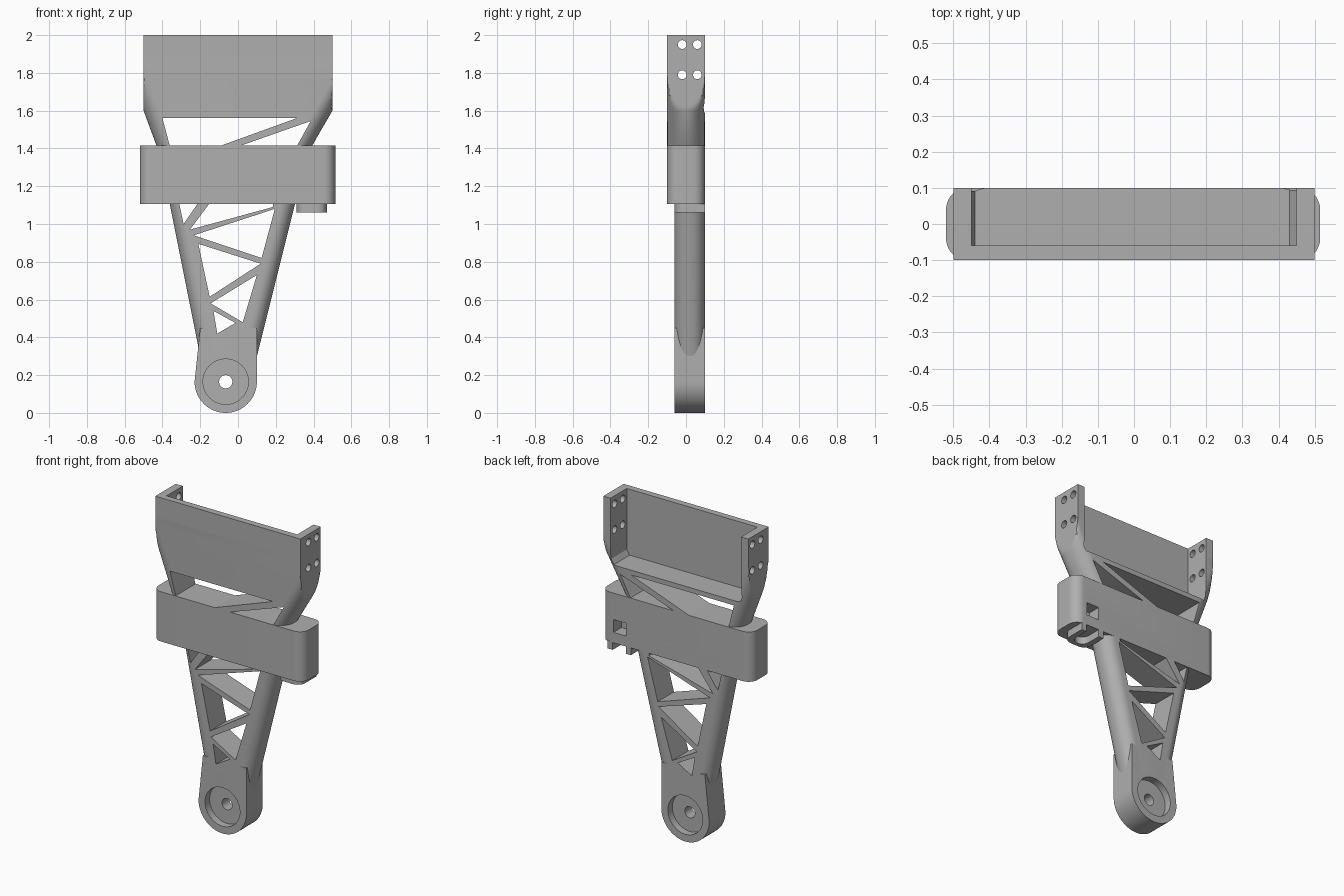
import bpy, bmesh, math
from mathutils import Matrix

if "Cube" in bpy.data.objects:
    bpy.data.objects.remove(bpy.data.objects["Cube"], do_unlink=True)

grey = bpy.data.materials.new("plain grey")
grey.use_nodes = True
colour = (0.43, 0.43, 0.43, 1)
grey.diffuse_color = colour
grey.node_tree.nodes["Principled BSDF"].inputs["Base Color"].default_value = colour


def loft(name, rings):
    """Closed solid through matching rings of points."""
    bm = bmesh.new()
    rows = [[bm.verts.new(p) for p in ring] for ring in rings]
    n = len(rows[0])
    for a, b in zip(rows, rows[1:]):
        for i in range(n):
            j = (i + 1) % n
            bm.faces.new((a[i], a[j], b[j], b[i]))
    bm.faces.new(rows[0])
    bm.faces.new(rows[-1])
    bmesh.ops.remove_doubles(bm, verts=bm.verts, dist=1e-5)
    bmesh.ops.recalc_face_normals(bm, faces=bm.faces)
    mesh = bpy.data.meshes.new(name)
    bm.to_mesh(mesh)
    bm.free()
    obj = bpy.data.objects.new(name, mesh)
    mesh.materials.append(grey)
    bpy.context.collection.objects.link(obj)
    return obj


def prism_y(name, outline, y0, y1):
    return loft(name, [[(x, y, z) for x, z in outline] for y in (y0, y1)])


def prism_z(name, outline, z0, z1):
    return loft(name, [[(x, y, z) for x, y in outline] for z in (z0, z1)])


def arc(cx, cy, r, start, end, steps):
    angles = [math.radians(start + (end - start) * i / steps) for i in range(steps + 1)]
    return [(cx + r * math.cos(a), cy + r * math.sin(a)) for a in angles]


def rounded(x0, x1, y0, y1, r):
    """Rectangle with four rounded corners."""
    return (arc(x1 - r, y1 - r, r, 0, 90, 10) + arc(x0 + r, y1 - r, r, 90, 180, 10)
            + arc(x0 + r, y0 + r, r, 180, 270, 10) + arc(x1 - r, y0 + r, r, 270, 360, 10))


def circle(cx, cy, r):
    return arc(cx, cy, r, 0, 352.5, 47)


def activate(obj):
    bpy.ops.object.select_all(action='DESELECT')
    obj.select_set(True)
    bpy.context.view_layer.objects.active = obj


def cut(obj, cutters):
    for cutter in cutters:
        mod = obj.modifiers.new("cut", 'BOOLEAN')
        mod.operation, mod.solver, mod.object = 'DIFFERENCE', 'EXACT', cutter
        activate(obj)
        bpy.ops.object.modifier_apply(modifier=mod.name)


# Upper frame: flaring rounded rails that run into flat side walls
rings = []
for z in [1.38, 1.6] + [1.6 + 0.02 * i for i in range(1, 15)] + [2.0]:
    left, right = -0.5 - 0.37 * (z - 1.6), 0.5 + 0.58 * (z - 1.6)
    rings.append([(max(-0.5, min(0.5, x)), y, z)
                  for x, y in rounded(left, right, -0.1, 0.1, 0.095)])
upper_frame = loft("upper_frame", rings)

# Lower frame: two tapering rounded rails
lower_frame = loft("lower_frame", [
    [(x, y, z) for x, y in rounded(left, right, -0.06, 0.1, 0.075)]
    for z, left, right in ((0.3, -0.2, 0.1), (1.2, -0.38, 0.325))])

# Foot: flat round-ended eye
foot = prism_y("foot", arc(-0.065, 0.165, 0.165, 180, 360, 32)
               + [(0.1, 0.45), (-0.2, 0.45)], -0.06, 0.1)

# Openings between the struts
upper_gaps = [
    [(-0.4, 1.56), (0.31, 1.56), (-0.27, 1.35), (-0.344, 1.35)],
    [(0.385, 1.545), (-0.17, 1.35), (0.277, 1.35)],
]
lower_gaps = [
    [(-0.288, 1.0), (-0.185, 1.15), (-0.32, 1.15)],
    [(-0.255, 0.97), (0.185, 1.09), (0.19, 1.15), (-0.12, 1.15)],
    [(-0.235, 0.94), (0.195, 1.08), (0.125, 0.82)],
    [(-0.21, 0.895), (0.12, 0.79), (-0.15, 0.615)],
    [(0.1, 0.73), (0.025, 0.48), (-0.145, 0.58)],
    [(-0.13, 0.54), (-0.013, 0.476), (-0.11, 0.42)],
]
upper_cutters = [prism_y("gap_cutter", g, -0.3, 0.3) for g in upper_gaps]
lower_cutters = [prism_y("gap_cutter", g, -0.3, 0.3) for g in lower_gaps]

# Tray recess, open at the top and back
upper_cutters.append(prism_y("tray_cutter", [
    (-0.45, 2.1), (0.45, 2.1), (0.45, 1.62), (0.43, 1.59), (-0.44, 1.59), (-0.45, 1.62)],
    -0.06, 0.3))

# Bolt holes in the side walls
for y in (-0.02, 0.06):
    for z in (1.95, 1.79):
        upper_cutters.append(loft("bolt_cutter", [
            [(x, a, b) for a, b in circle(y, z, 0.023)] for x in (-0.7, 0.7)]))

# Pivot bore and shallow recess on each face of the foot
foot_cutters = [prism_y("recess_cutter", circle(-0.065, 0.165, 0.12), a, b)
                for a, b in ((-0.2, -0.015), (0.055, 0.2))]
foot_cutters.append(prism_y("bore_cutter", circle(-0.065, 0.165, 0.035), -0.3, 0.3))

# Band around the frame, with a square pocket at the back
band = prism_z("band", rounded(-0.52, 0.515, -0.1, 0.1, 0.06), 1.105, 1.415)
pocket = prism_y("pocket_cutter", [(0.345, 1.17), (0.43, 1.17), (0.43, 1.25), (0.345, 1.25)],
                 0.02, 0.3)

# Horseshoe lug under the band, open to the back
lug = prism_z("lug", [(0.47, 0.1)] + arc(0.42, -0.01, 0.05, 0, -90, 8)
              + arc(0.36, -0.01, 0.05, -90, -180, 8) + [(0.31, 0.1), (0.345, 0.1)]
              + arc(0.39, 0.01, 0.045, 180, 360, 16) + [(0.435, 0.1)], 1.06, 1.11)

cut(upper_frame, upper_cutters)
cut(lower_frame, lower_cutters)
cut(foot, foot_cutters + lower_cutters[-1:])
cut(band, [pocket])
for cutter in set(upper_cutters + lower_cutters + foot_cutters + [pocket]):
    bpy.data.objects.remove(cutter, do_unlink=True)

for part in (upper_frame, lower_frame, foot, band, lug):
    activate(part)
    bpy.ops.object.shade_smooth_by_angle(angle=math.radians(30))
